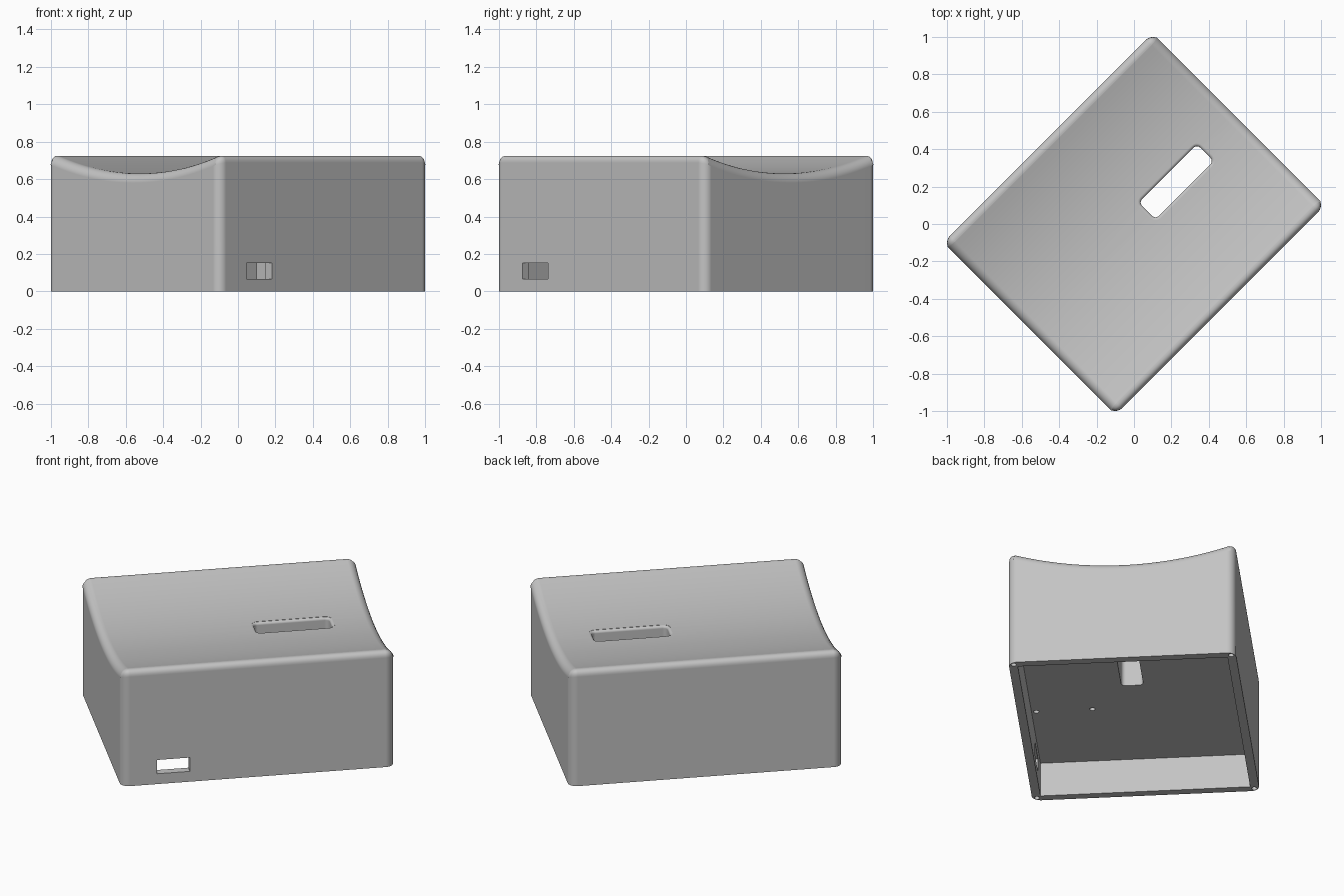
import bpy, bmesh
from math import pi, sin, cos, sqrt

cube = bpy.data.objects.get("Cube")
if cube:
    bpy.data.objects.remove(cube, do_unlink=True)

HALF_L, HALF_W = 0.792, 0.651    # half length and half width
WALL, ROUND = 0.05, 0.05         # rim thickness and edge rounding
VALLEY, ARC_R = 0.63, 2.02       # lowest point and radius of the hollow top
CEILING = 0.215                  # height of the recess underneath

grey = bpy.data.materials.new("light_grey")
grey.use_nodes = True
grey.diffuse_color = (0.55, 0.55, 0.55, 1)
grey.node_tree.nodes["Principled BSDF"].inputs["Base Color"].default_value = (0.55, 0.55, 0.55, 1)


def make_object(name, bm):
    bmesh.ops.recalc_face_normals(bm, faces=bm.faces)
    mesh = bpy.data.meshes.new(name)
    bm.to_mesh(mesh)
    bm.free()
    mesh.materials.append(grey)
    obj = bpy.data.objects.new(name, mesh)
    bpy.context.collection.objects.link(obj)
    return obj


def loft(name, rings):
    """Closed solid through a stack of matching rings."""
    bm = bmesh.new()
    loops = [[bm.verts.new(p) for p in ring] for ring in rings]
    for low, high in zip(loops, loops[1:]):
        for i in range(len(low)):
            j = (i + 1) % len(low)
            bm.faces.new((low[i], low[j], high[j], high[i]))
    bm.faces.new(loops[0])
    bm.faces.new(loops[-1])
    return make_object(name, bm)


def rounded_ring(cx, a, b, r, z, steps=6):
    ring = []
    for k, (sx, sy) in enumerate(((1, 1), (-1, 1), (-1, -1), (1, -1))):
        for i in range(steps + 1):
            t = (k + i / steps) * pi / 2
            ring.append((cx + sx * (a - r) + r * cos(t), sy * (b - r) + r * sin(t), z))
    return ring


def box(name, x0, x1, y0, y1, z0, z1):
    return loft(name, [[(x0, y0, z), (x1, y0, z), (x1, y1, z), (x0, y1, z)] for z in (z0, z1)])


def drill(name, x, y, z0, z1, r=0.016, sides=16):
    return loft(name, [[(x + r * cos(2 * pi * i / sides), y + r * sin(2 * pi * i / sides), z)
                        for i in range(sides)] for z in (z0, z1)])


# Block with a hollow top, extruded along its length
bm = bmesh.new()
STEPS = 32
profile = [(-HALF_W, 0)]
for i in range(STEPS + 1):
    y = HALF_W * (2 * i / STEPS - 1)
    profile.append((y, VALLEY + ARC_R - sqrt(ARC_R ** 2 - y * y)))
profile.append((HALF_W, 0))
ends = [[bm.verts.new((x, y, z)) for y, z in profile] for x in (-HALF_L, HALF_L)]
for end in ends:
    bm.faces.new(end)
for i in range(len(profile)):
    j = (i + 1) % len(profile)
    bm.faces.new((ends[0][i], ends[0][j], ends[1][j], ends[1][i]))
bmesh.ops.recalc_face_normals(bm, faces=bm.faces)

# Round every sharp edge except those of the base
sharp = [e for e in bm.edges if e.calc_face_angle() > 0.6 and max(v.co.z for v in e.verts) > 0.01]
bmesh.ops.bevel(bm, geom=sharp, offset=ROUND, offset_type='OFFSET', segments=6,
                profile=0.5, affect='EDGES', clamp_overlap=False)
body = make_object("case_body", bm)

# Recess below, cable opening in the side wall, slot through the top
cutters = [
    box("recess", WALL - HALF_L, HALF_L - WALL, WALL - HALF_W, HALF_W - WALL, -0.1, CEILING),
    box("cable_opening", -0.585, -0.394, -0.8, -0.55, 0.065, 0.152),
]
LIP = 0.015
rings = [rounded_ring(0.319, 0.22, 0.063, 0.025, 0.1)]
for i in range(6):
    t = i / 5 * pi / 2
    grow = LIP * (1 - cos(t))
    rings.append(rounded_ring(0.319, 0.22 + grow, 0.063 + grow, 0.025 + grow,
                              VALLEY - LIP + LIP * sin(t)))
rings.append(rounded_ring(0.319, 0.22 + LIP, 0.063 + LIP, 0.025 + LIP, 0.8))
cutters.append(loft("slot", rings))

# Screw holes in the rim corners and in the recess ceiling
for sx in (-1, 1):
    for sy in (-1, 1):
        cutters.append(drill("rim_hole", sx * (HALF_L - 0.028), sy * (HALF_W - 0.028), -0.1, 0.15))
for y in (-0.574, -0.252):
    cutters.append(drill("ceiling_hole", -0.152, y, CEILING - 0.05, CEILING + 0.1))

bpy.ops.object.select_all(action='DESELECT')
body.select_set(True)
bpy.context.view_layer.objects.active = body
for cutter in cutters:
    cutter.hide_render = True
    cut = body.modifiers.new(cutter.name, 'BOOLEAN')
    cut.operation, cut.solver, cut.object = 'DIFFERENCE', 'EXACT', cutter
    bpy.ops.object.modifier_apply(modifier=cut.name)
    bpy.data.objects.remove(cutter, do_unlink=True)

# Smooth shading with crisp flat faces, then turn the case diagonally
bpy.ops.object.shade_smooth_by_angle(angle=pi / 6)
weighted = body.modifiers.new("weighted_normals", 'WEIGHTED_NORMAL')
weighted.keep_sharp = True
body.rotation_euler.z = pi / 4
